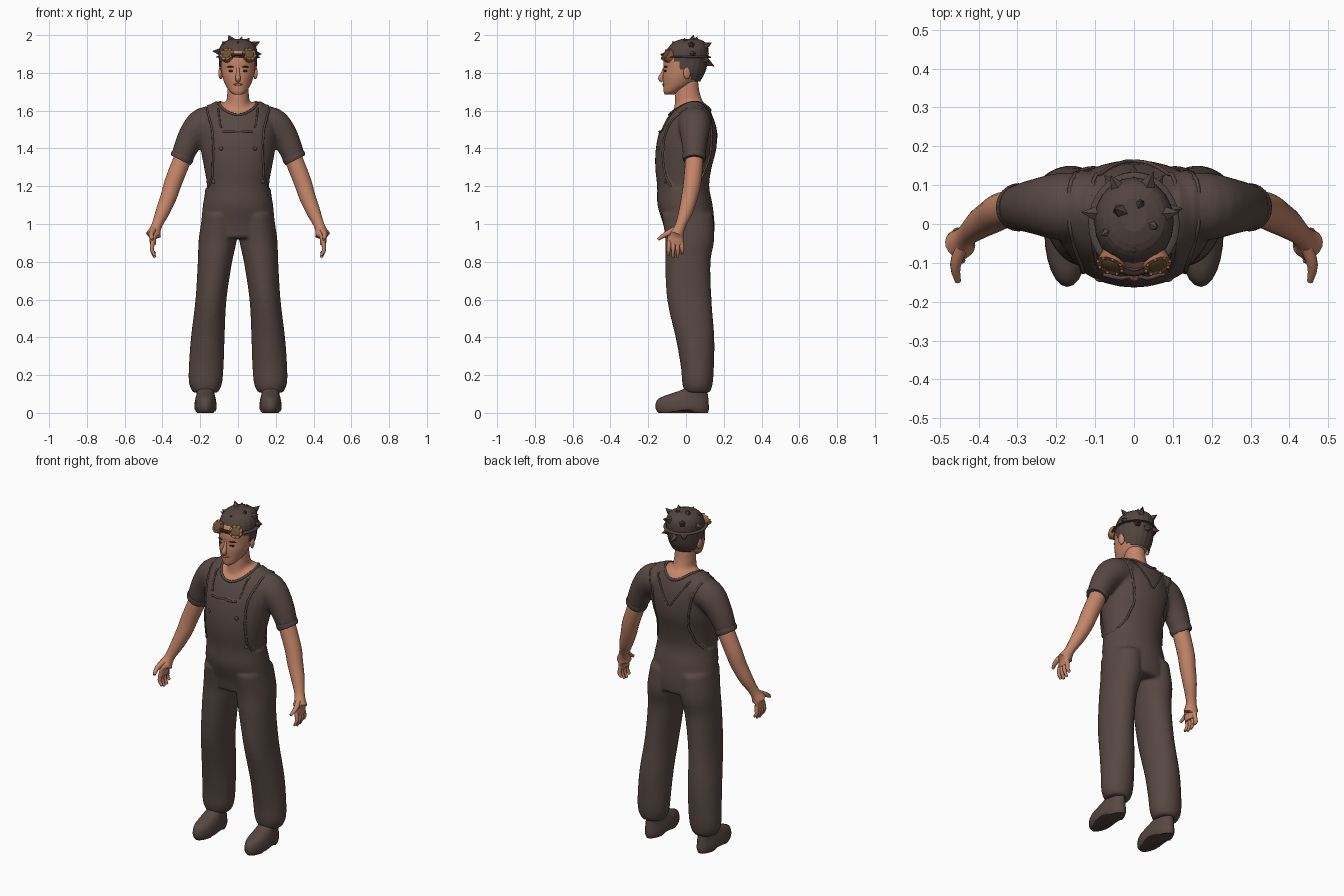
import bpy, bmesh, math
from mathutils import Vector, Matrix
from mathutils.bvhtree import BVHTree

if "Cube" in bpy.data.objects:
    bpy.data.objects.remove(bpy.data.objects["Cube"])

def material(name, rgb):
    m = bpy.data.materials.new(name)
    m.diffuse_color = (*rgb, 1)
    m.use_nodes = True
    m.node_tree.nodes["Principled BSDF"].inputs["Base Color"].default_value = m.diffuse_color
    return m

CLOTH = material("brown cloth", (0.095, 0.064, 0.055))
HAIR = material("dark hair", (0.085, 0.058, 0.05))
SKIN = material("skin", (0.55, 0.235, 0.14))
COPPER = material("copper", (0.36, 0.15, 0.07))
LENS = material("bronze lens", (0.13, 0.085, 0.035))
DARK = material("dark brown", (0.03, 0.018, 0.015))
LIPS = material("lips", (0.36, 0.13, 0.09))

# ---------- helpers ----------
def spline(pts, n=4):
    """Catmull-Rom through tuples of any length."""
    out = []
    for i in range(len(pts) - 1):
        a, b, c, d = pts[max(i - 1, 0)], pts[i], pts[i + 1], pts[min(i + 2, len(pts) - 1)]
        for k in range(n):
            t = k / n
            out.append(tuple(q + 0.5 * t * (r - p + t * (2*p - 5*q + 4*r - s + t * (3*q - p - 3*r + s)))
                             for p, q, r, s in zip(a, b, c, d)))
    return out + [pts[-1]]

def skin(bm, rings, closed=False):
    vs = [[bm.verts.new(p) for p in r] for r in rings]
    n = len(vs[0])
    for a, b in zip(vs, vs[1:] + ([vs[0]] if closed else [])):
        for i in range(n):
            bm.faces.new((a[i], a[(i+1) % n], b[(i+1) % n], b[i]))
    if not closed:
        bm.faces.new(vs[0])
        bm.faces.new(vs[-1])

def stack(bm, secs, cx=0, n=32, sub=4):
    """Horizontal ellipses given as (z, front y, back y, half width[, centre x])."""
    rings = []
    for s in spline(secs, sub):
        z, f, b, rx = s[:4]
        x0 = cx + (s[4] if len(s) > 4 else 0)
        rings.append([(x0 + rx * math.cos(2*math.pi*i/n), (f+b)/2 + (b-f)/2 * math.sin(2*math.pi*i/n), z)
                      for i in range(n)])
    skin(bm, rings)

def tube(bm, pts, n=14, sub=4, closed=False):
    """Round tube along (x, y, z, radius[, second radius])."""
    pts = spline(pts, sub) if sub > 1 else pts
    P = [Vector(p[:3]) for p in pts]
    u, rings, m = Vector((0, 1, 0)), [], len(P)
    for i, p in enumerate(pts):
        if closed:
            t = (P[(i+1) % m] - P[i-1]).normalized()
        else:
            t = (P[min(i+1, m-1)] - P[max(i-1, 0)]).normalized()
        if abs(u.dot(t)) > 0.98:
            u = Vector((0.3, 0, 1))
        u = (u - t * u.dot(t)).normalized()
        v = t.cross(u)
        rings.append([P[i] + u * p[3] * math.cos(2*math.pi*k/n) + v * p[-1] * math.sin(2*math.pi*k/n)
                      for k in range(n)])
    skin(bm, rings, closed)

def finish(bm, name, mat, flat=False):
    bmesh.ops.recalc_face_normals(bm, faces=bm.faces)
    me = bpy.data.meshes.new(name)
    bm.to_mesh(me)
    bm.free()
    return add(me, name, mat, flat)

def add(me, name, mat, flat=False):
    ob = bpy.data.objects.new(name, me)
    bpy.context.collection.objects.link(ob)
    me.materials.append(mat)
    if not flat:
        me.polygons.foreach_set("use_smooth", [True] * len(me.polygons))
        me.set_sharp_from_angle(angle=math.radians(50))
    return ob

def ball(name, loc, scale, mat, direction=(0, -1, 0)):
    bm = bmesh.new()
    rot = Vector(direction).to_track_quat('Z', 'Y').to_matrix().to_4x4()
    bmesh.ops.create_uvsphere(bm, u_segments=16, v_segments=10, radius=1,
                              matrix=Matrix.Translation(loc) @ rot @ Matrix.Diagonal((*scale, 1)))
    return finish(bm, name, mat)

def lerp(table, z):
    for (z0, a), (z1, b) in zip(table, table[1:]):
        if z <= z1:
            return a + (b - a) * max(0, (z - z0) / (z1 - z0))
    return table[-1][1]

# ---------- clothed body: torso, neck, sleeves, trouser legs fused ----------
bm = bmesh.new()
stack(bm, [(0.93, -0.1, 0.14, 0.19), (1.0, -0.113, 0.143, 0.188), (1.1, -0.143, 0.133, 0.178),
           (1.2, -0.145, 0.115, 0.165), (1.3, -0.155, 0.128, 0.18), (1.4, -0.152, 0.153, 0.198),
           (1.5, -0.13, 0.155, 0.205), (1.58, -0.088, 0.138, 0.185), (1.625, -0.04, 0.115, 0.145),
           (1.645, 0, 0.09, 0.11)])
stack(bm, [(1.5, -0.05, 0.12, 0.1), (1.6, -0.062, 0.112, 0.085), (1.64, -0.06, 0.092, 0.063),
           (1.7, -0.057, 0.072, 0.057), (1.76, -0.05, 0.065, 0.055)])
for s in (-1, 1):
    tube(bm, [(s*0.08, 0.045, 1.54, 0.08), (s*0.18, 0.045, 1.53, 0.088), (s*0.25, 0.045, 1.455, 0.072),
              (s*0.298, 0.043, 1.35, 0.058)], 24)
    stack(bm, [(1.05, -0.12, 0.135, 0.085, s*0.095), (0.92, -0.102, 0.142, 0.093, s*0.107),
               (0.8, -0.102, 0.122, 0.083, s*0.122), (0.6, -0.092, 0.127, 0.074, s*0.143),
               (0.4, -0.047, 0.142, 0.081, s*0.16), (0.25, -0.02, 0.14, 0.084, s*0.168),
               (0.16, -0.012, 0.134, 0.08, s*0.172), (0.115, 0, 0.122, 0.062, s*0.172)])
body = finish(bm, "clothed_body", CLOTH)
mod = body.modifiers.new("fuse", 'REMESH')
mod.mode, mod.voxel_size = 'VOXEL', 0.009
mod = body.modifiers.new("soften", 'SMOOTH')
mod.factor, mod.iterations = 0.5, 6
deps = bpy.context.evaluated_depsgraph_get()
fused = bpy.data.meshes.new_from_object(body.evaluated_get(deps))
bpy.data.objects.remove(body)
fused.materials.clear()
body = add(fused, "clothed_body", CLOTH)
fused.materials.append(SKIN)

# overalls raised over the shirt by edge tables (height, half width)
F_OUT = [(1.19, 0.155), (1.25, 0.136), (1.4, 0.13), (1.5, 0.136), (1.61, 0.165)]
F_IN = [(1.49, 0.08), (1.52, 0.095), (1.61, 0.105)]
B_OUT = [(1.19, 0.16), (1.25, 0.125), (1.35, 0.1), (1.5, 0.125), (1.61, 0.165)]
B_IN = [(1.45, 0.0), (1.61, 0.105)]

def on_overalls(co):
    if co.z < 1.19:
        return True
    outer, inner, base = (F_OUT, F_IN, 1.49) if co.y < 0.03 else (B_OUT, B_IN, 1.45)
    return abs(co.x) < lerp(outer, co.z) and (co.z < base or abs(co.x) > lerp(inner, co.z))

def in_collar(co):
    return co.z > 1.5 and (co.x / 0.1)**2 + ((co.y - 0.02) / 0.108)**2 < 1

moves = [(v, v.normal.copy()) for v in fused.vertices if on_overalls(v.co) and not in_collar(v.co)]
for v, nrm in moves:
    v.co += nrm * 0.008
for p in fused.polygons:
    p.material_index = int(in_collar(p.center))
tree = BVHTree.FromPolygons([v.co for v in fused.vertices], [p.vertices for p in fused.polygons])

# hems and piping laid on the body
def hit(x, z, side):
    return tree.ray_cast(Vector((x, side, z)), Vector((0, -side, 0)))[0]

def cord(name, points, r, closed=False):
    bm = bmesh.new()
    pts = [(*p, r) for p in points if p]
    tube(bm, pts, 8, 1 if closed else 2, closed)
    finish(bm, name, CLOTH)

steps = [1.2 + 0.41 * i / 16 for i in range(17)]
for s in (-1, 1):
    cord("armhole_hem", [hit(s*lerp(F_OUT, z), z, -1) for z in steps] +
         [hit(s*lerp(B_OUT, z), z, 1) for z in reversed(steps)], 0.006)
    cord("strap_hem", [hit(s*lerp(F_IN, z), z, -1) for z in steps if z > 1.5] +
         [hit(s*lerp(B_IN, z), z, 1) for z in reversed(steps) if z > 1.45], 0.005)
    for x, z in ((0.09, 1.4), (0.13, 1.225)):
        p = hit(s*x, z, -1)
        ball("button", p, (0.011, 0.011, 0.006), CLOTH, (s*0.4, -1, 0))
cord("bib_top_hem", [hit(0.08 * k / 5, 1.49, -1) for k in range(-5, 6)], 0.006)
cord("collar", [tree.ray_cast(Vector((0.1*math.cos(k*math.pi/18), 0.02 + 0.108*math.sin(k*math.pi/18), 3)),
                              Vector((0, 0, -1)))[0] for k in range(36)], 0.007, True)

# ---------- arms, cuffs and shoes ----------
for s in (-1, 1):
    bm = bmesh.new()
    tube(bm, [(s*0.265, 0.045, 1.42, 0.045), (s*0.3, 0.043, 1.33, 0.048), (s*0.343, 0.033, 1.22, 0.047),
              (s*0.365, 0.02, 1.15, 0.044), (s*0.397, 0, 1.07, 0.038), (s*0.433, -0.032, 0.985, 0.028, 0.024),
              (s*0.45, -0.055, 0.93, 0.043, 0.019), (s*0.45, -0.057, 0.89, 0.04, 0.014)], 18)
    for i in range(4):
        y, drop = -0.088 + 0.021 * i, (0.01, 0, 0.003, 0.02)[i]
        tube(bm, [(s*0.45, y, 0.91, 0.012), (s*0.456, y - 0.004 + 0.003*i, 0.865, 0.011),
                  (s*0.44, y - 0.006 + 0.004*i, 0.823 + drop, 0.007)], 8, 3)
    tube(bm, [(s*0.445, -0.06, 0.97, 0.017), (s*0.46, -0.108, 0.945, 0.014), (s*0.453, -0.148, 0.918, 0.008)], 8, 3)
    finish(bm, "arm_and_hand", SKIN)
    bm = bmesh.new()
    tube(bm, [(s*0.291, 0.043, 1.367, 0.061), (s*0.298, 0.043, 1.35, 0.062), (s*0.304, 0.043, 1.338, 0.058)], 24, 2)
    finish(bm, "sleeve_cuff", CLOTH)
    bm = bmesh.new()
    stack(bm, [(0, -0.145, 0.115, 0.05), (0.02, -0.16, 0.122, 0.058), (0.05, -0.16, 0.12, 0.058),
               (0.078, -0.143, 0.118, 0.053), (0.102, -0.08, 0.115, 0.047), (0.13, -0.005, 0.112, 0.046),
               (0.17, 0.01, 0.105, 0.045)], s*0.172, 24, 2)
    for v in bm.verts:  # arch between heel and ball of the foot
        if v.co.z < 0.015 and -0.05 < v.co.y < 0.03:
            v.co.z = 0.015
    finish(bm, "shoe", CLOTH)

# ---------- head ----------
bm = bmesh.new()
stack(bm, [(1.685, -0.112, -0.06, 0.022), (1.7, -0.118, -0.04, 0.042), (1.735, -0.121, 0.03, 0.066),
           (1.78, -0.123, 0.07, 0.083), (1.82, -0.119, 0.088, 0.09), (1.86, -0.12, 0.1, 0.092),
           (1.9, -0.11, 0.105, 0.09), (1.94, -0.08, 0.09, 0.07), (1.96, -0.03, 0.05, 0.03)])
finish(bm, "head", SKIN)
bm = bmesh.new()
tube(bm, [(0, -0.114, 1.825, 0.008), (0, -0.124, 1.795, 0.01), (0, -0.134, 1.772, 0.014), (0, -0.122, 1.757, 0.011)], 10)
finish(bm, "nose", SKIN)
ball("mouth", (0, -0.12, 1.738), (0.024, 0.006, 0.006), LIPS)
for s in (-1, 1):
    ball("eye", (s*0.037, -0.109, 1.81), (0.015, 0.006, 0.006), DARK, (s*0.3, -1, 0))
    ball("eyebrow", (s*0.039, -0.108, 1.832), (0.021, 0.004, 0.007), DARK, (s*0.35, -1, 0))
    ball("ear", (s*0.092, 0.005, 1.8), (0.02, 0.034, 0.011), SKIN, (s, 0.3, 0))

# ---------- hair: cap trimmed along a slanting hairline, plus spikes ----------
bm = bmesh.new()
stack(bm, [(1.755, -0.07, 0.075, 0.078), (1.8, -0.1, 0.1, 0.095), (1.86, -0.112, 0.116, 0.101),
           (1.92, -0.1, 0.12, 0.101), (1.96, -0.07, 0.105, 0.08), (1.98, -0.02, 0.065, 0.035)], 0, 20, 3)
bmesh.ops.delete(bm, geom=[f for f in bm.faces if f.calc_center_median().z <
                           1.865 - 1.0 * (f.calc_center_median().y + 0.06)], context='FACES')
core = Vector((0, 0.02, 1.9))
for tip in [(-0.135, 0.03, 1.915), (0.115, 0.03, 1.965), (-0.05, 0.04, 2.0), (0.02, 0.06, 1.992),
            (0.06, -0.01, 1.985), (-0.06, 0.125, 1.955), (0.05, 0.135, 1.96), (0, 0.15, 1.835),
            (0.075, 0.125, 1.86), (-0.075, 0.125, 1.86), (0, -0.075, 1.965), (-0.085, -0.03, 1.965),
            (0.125, 0.04, 1.9)]:
    d = Vector(tip) - core
    m = Matrix.Translation(core + d * 0.68) @ d.to_track_quat('Z', 'Y').to_matrix().to_4x4()
    bmesh.ops.create_cone(bm, segments=5, radius1=0.046, radius2=0.001, depth=d.length * 0.64, cap_ends=True, matrix=m)
finish(bm, "spiky_hair", HAIR, flat=True)

# ---------- goggles on the forehead ----------
bm = bmesh.new()
tube(bm, [(0.106*math.cos(k*math.pi/16), 0.002 + 0.12*math.sin(k*math.pi/16), 1.885, 0.004, 0.012)
          for k in range(32)], 8, 1, True)
finish(bm, "goggle_strap", HAIR)
for s in (-1, 1):
    d = Vector((s*0.3, -0.75, 0.5)).normalized()
    c = Vector((s*0.058, -0.1, 1.895))
    q = d.to_track_quat('Z', 'Y').to_matrix()
    bm = bmesh.new()
    m = Matrix.Translation(c - d*0.008) @ q.to_4x4()
    bmesh.ops.create_cone(bm, segments=20, radius1=0.033, radius2=0.038, depth=0.036, cap_ends=True, matrix=m)
    for k in range(8):
        a = k * math.pi / 4
        p = c + d*0.011 + q @ Vector((0.033*math.cos(a), 0.033*math.sin(a), 0))
        bmesh.ops.create_icosphere(bm, subdivisions=1, radius=0.005, matrix=Matrix.Translation(p))
    finish(bm, "goggle_rim", COPPER)
    ball("goggle_lens", c + d*0.008, (0.026, 0.026, 0.007), LENS, d)
bm = bmesh.new()
tube(bm, [(-0.035, -0.118, 1.893, 0.009), (0, -0.128, 1.897, 0.007), (0.035, -0.118, 1.893, 0.009)], 8)
finish(bm, "goggle_bridge", DARK)
